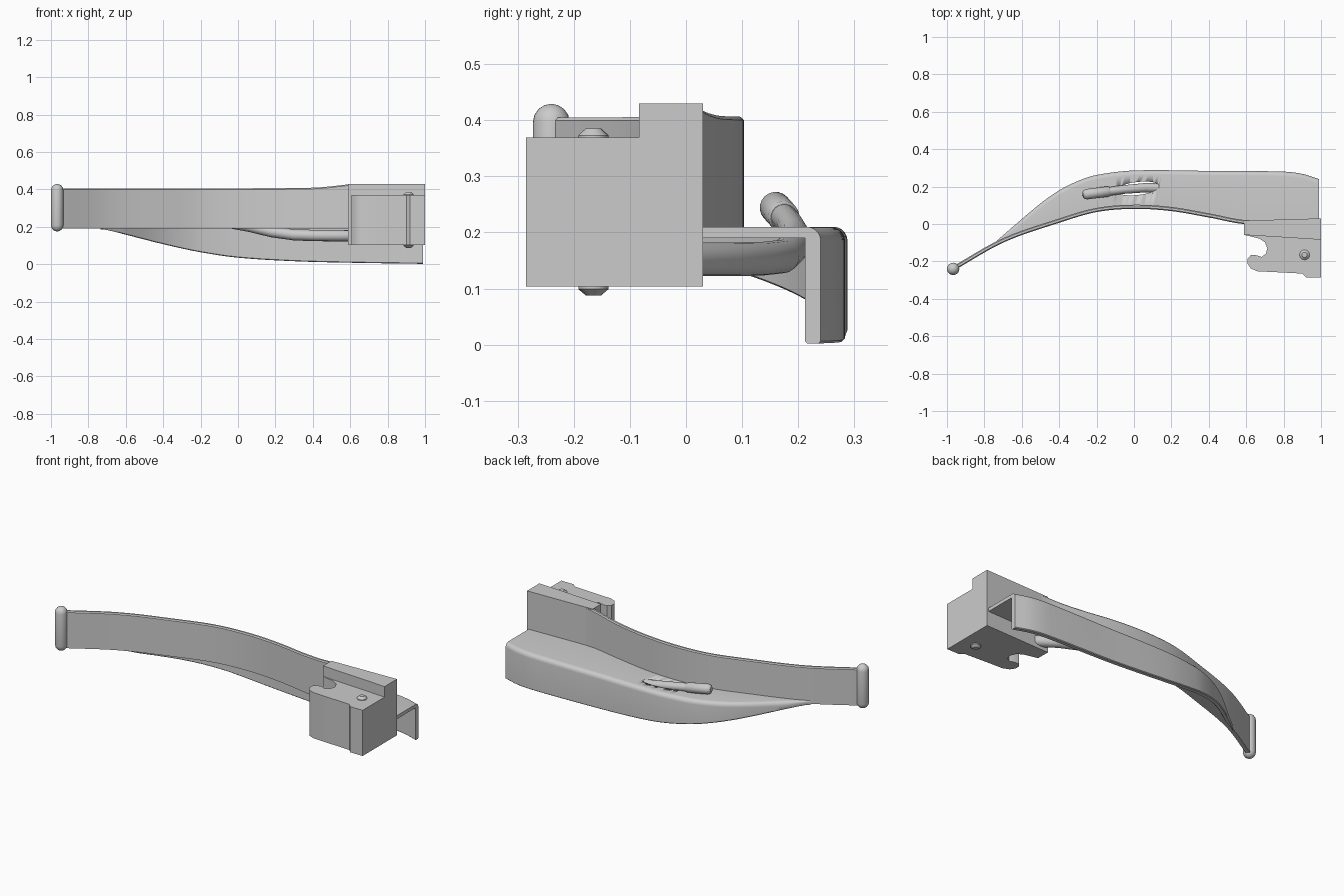
import bpy, bmesh, math
from mathutils import Vector

if "Cube" in bpy.data.objects:
    bpy.data.objects.remove(bpy.data.objects["Cube"])


def curve(table):
    """Smooth function of x through (x, value) points."""
    n = len(table)

    def slope(i):
        a, b = table[max(i - 1, 0)], table[min(i + 1, n - 1)]
        return (b[1] - a[1]) / (b[0] - a[0])

    def f(x):
        i = 0
        while i < n - 2 and x > table[i + 1][0]:
            i += 1
        (x0, v0), (x1, v1) = table[i], table[i + 1]
        h = x1 - x0
        t = min(max((x - x0) / h, 0), 1)
        return ((2*t**3 - 3*t*t + 1) * v0 + (t**3 - 2*t*t + t) * h * slope(i)
                + (3*t*t - 2*t**3) * v1 + (t**3 - t*t) * h * slope(i + 1))
    return f


def finish(name, bm, smooth=True):
    bmesh.ops.recalc_face_normals(bm, faces=bm.faces)
    me = bpy.data.meshes.new(name)
    bm.to_mesh(me)
    bm.free()
    ob = bpy.data.objects.new(name, me)
    bpy.context.collection.objects.link(ob)
    bpy.ops.object.select_all(action='DESELECT')
    bpy.context.view_layer.objects.active = ob
    ob.select_set(True)
    if smooth:
        bpy.ops.object.shade_smooth_by_angle(angle=math.radians(35))
    return ob


def loft(name, rings, closed=True):
    """Skin a list of equal-length closed sections and cap the ends."""
    bm = bmesh.new()
    vs = [[bm.verts.new(p) for p in r] for r in rings]
    n = len(vs[0])
    for a, b in zip(vs, vs[1:]):
        for j in range(n):
            k = (j + 1) % n
            bm.faces.new((a[j], a[k], b[k], b[j]))
    bm.faces.new(vs[0])
    bm.faces.new(vs[-1])
    return finish(name, bm)


def prism(name, pts, z0, z1, bevel=0.0):
    bm = bmesh.new()
    lo = [bm.verts.new((x, y, z0)) for x, y in pts]
    hi = [bm.verts.new((x, y, z1)) for x, y in pts]
    n = len(pts)
    bm.faces.new(lo)
    bm.faces.new(hi)
    for i in range(n):
        j = (i + 1) % n
        bm.faces.new((lo[i], lo[j], hi[j], hi[i]))
    return finish(name, bm)


def revolve(name, profile, origin, axis, seg=24):
    """Turned part: profile of (distance along axis, radius)."""
    rot = Vector((0, 0, 1)).rotation_difference(Vector(axis)).to_matrix()
    o = Vector(origin)
    rings = [[o + rot @ Vector((r * math.cos(2*math.pi*k/seg), r * math.sin(2*math.pi*k/seg), d))
              for k in range(seg)] for d, r in profile]
    return loft(name, rings)


spat_y = curve([(-0.97, -0.24), (-0.7, -0.088), (-0.4, 0.018), (-0.2, 0.075), (0, 0.092),
                (0.2, 0.08), (0.4, 0.046), (0.6, 0.01), (1, 0.01)])
outer_y = curve([(-0.74, -0.095), (-0.7, -0.06), (-0.5, 0.11), (-0.4, 0.18), (-0.3, 0.23), (-0.2, 0.262),
                 (0, 0.286), (0.4, 0.284), (0.8, 0.28), (0.9, 0.268), (0.99, 0.24)])
low_z = curve([(-0.74, 0.188), (-0.7, 0.183), (-0.4, 0.107), (-0.2, 0.064), (0, 0.035),
               (0.3, 0.016), (0.6, 0.008), (0.99, 0.002)])
top_z = curve([(-0.97, 0.405), (0.3, 0.407), (0.45, 0.412), (0.6, 0.428)])

# Curved tongue spatula
rings = []
for i in range(65):
    x = -0.97 + 1.6 * i / 64
    y, t, h = spat_y(x), top_z(x), 0.011
    s = (spat_y(x + 0.005) - spat_y(x - 0.005)) / 0.01
    h *= math.sqrt(1 + s * s)
    rings.append([(x, y - h, 0.192), (x, y + h, 0.192), (x, y + h, t - 0.006),
                  (x, y + h * 0.5, t), (x, y - h * 0.5, t), (x, y - h, t - 0.006)])
loft("tongue_spatula", rings)

# Web and down-turned flange, an L section with a rounded corner
rings = []
for i in range(71):
    x = -0.735 + 1.725 * i / 70
    yi, yo, zl = spat_y(x), outer_y(x), low_z(x)
    w = max(yo - yi, 0.012)
    yo = yi + w
    th = min(0.028, w * 0.45)
    zt, zb = 0.21, 0.19
    zl = min(zl, zb - 0.003)
    r = min(0.025, w * 0.4)
    sec = [(yi, zb), (yi, zt)]
    for k in range(6):
        a = math.pi / 2 * (1 - k / 5)
        sec.append((yo - r + r * math.cos(a), zt - r + r * math.sin(a)))
    if zl > zt - r:
        sec = [(y, max(z, zl)) if y > yi + 1e-6 else (y, z) for y, z in sec]
    e = min(0.004, (zb - zl) * 0.3)
    sec += [(yo, zl + e), (yo - th * 0.15, zl), (yo - th * 0.85, zl), (yo - th, zl + e), (yo - th, zb)]
    rings.append([(x, y, z) for y, z in sec])
web = loft("web_and_flange", rings)

# Oval opening in the web for the lamp tube
cutter = prism("slot_cutter", [(0.02 + 0.115 * math.cos(a), 0.19 + 0.035 * math.sin(a) + 0.012 * math.cos(a))
                               for a in (2 * math.pi * k / 32 for k in range(32))], 0.15, 0.26)
cutter.hide_render = True
bpy.context.view_layer.objects.active = web
mod = web.modifiers.new("slot", 'BOOLEAN')
mod.object, mod.operation, mod.solver = cutter, 'DIFFERENCE', 'EXACT'
bpy.ops.object.modifier_move_to_index(modifier="slot", index=0)
bpy.ops.object.modifier_apply(modifier="slot")
bpy.data.objects.remove(cutter)

# Rounded bead at the tip
R = 0.033
arc = [(R - R * math.cos(a), R * math.sin(a)) for a in (0.08, 0.4, 0.75, 1.15, math.pi / 2)]
L = 0.254
revolve("tip_bead", arc + [(L - d, r) for d, r in reversed(arc)], (-0.967, -0.24, 0.175), (0, 0, 1))

# Hooked mounting block and its raised rib
prism("hook_block", [(0.587, 0.018), (0.587, -0.058), (0.63, -0.068), (0.67, -0.078), (0.7, -0.098),
                     (0.713, -0.13), (0.705, -0.16), (0.682, -0.176), (0.65, -0.166), (0.625, -0.166),
                     (0.608, -0.185), (0.607, -0.212), (0.625, -0.238), (0.66, -0.253), (0.75, -0.257),
                     (0.9, -0.265), (0.92, -0.285), (1, -0.285), (1, 0.03)], 0.104, 0.369)
prism("block_rib", [(0.587, 0.018), (0.587, -0.058), (1, -0.084), (1, 0.03)], 0.13, 0.43)

# Cross pin through the block
revolve("cross_pin", [(0, 0.014), (0.011, 0.027), (0.285, 0.027), (0.297, 0.014)], (0.912, -0.165, 0.088), (0, 0, 1), 16)

# Lamp tube passing under the web and up through the slot
path = [Vector(p) for p in ((0.66, 0.0, 0.152), (0.56, 0.07, 0.152), (0.42, 0.135, 0.153), (0.3, 0.172, 0.157),
                            (0.18, 0.19, 0.172), (0.06, 0.194, 0.198), (-0.06, 0.184, 0.218), (-0.15, 0.172, 0.23))]
rads = [0.03, 0.03, 0.03, 0.03, 0.028, 0.025, 0.023, 0.023]
rings = []
for i, p in enumerate(path):
    d = (path[min(i + 1, len(path) - 1)] - path[max(i - 1, 0)]).normalized()
    u = d.cross(Vector((0, 0, 1))).normalized()
    v = u.cross(d)
    rings.append([p + rads[i] * (u * math.cos(a) + v * math.sin(a))
                  for a in (2 * math.pi * k / 16 for k in range(16))])
loft("lamp_tube", rings)

# Lamp with rounded end
revolve("lamp", [(0, 0.024), (0.006, 0.028), (0.125, 0.028), (0.138, 0.024), (0.146, 0.014)],
        (-0.13, 0.175, 0.227), Vector((-0.14, -0.018, 0.02)).normalized(), 20)
